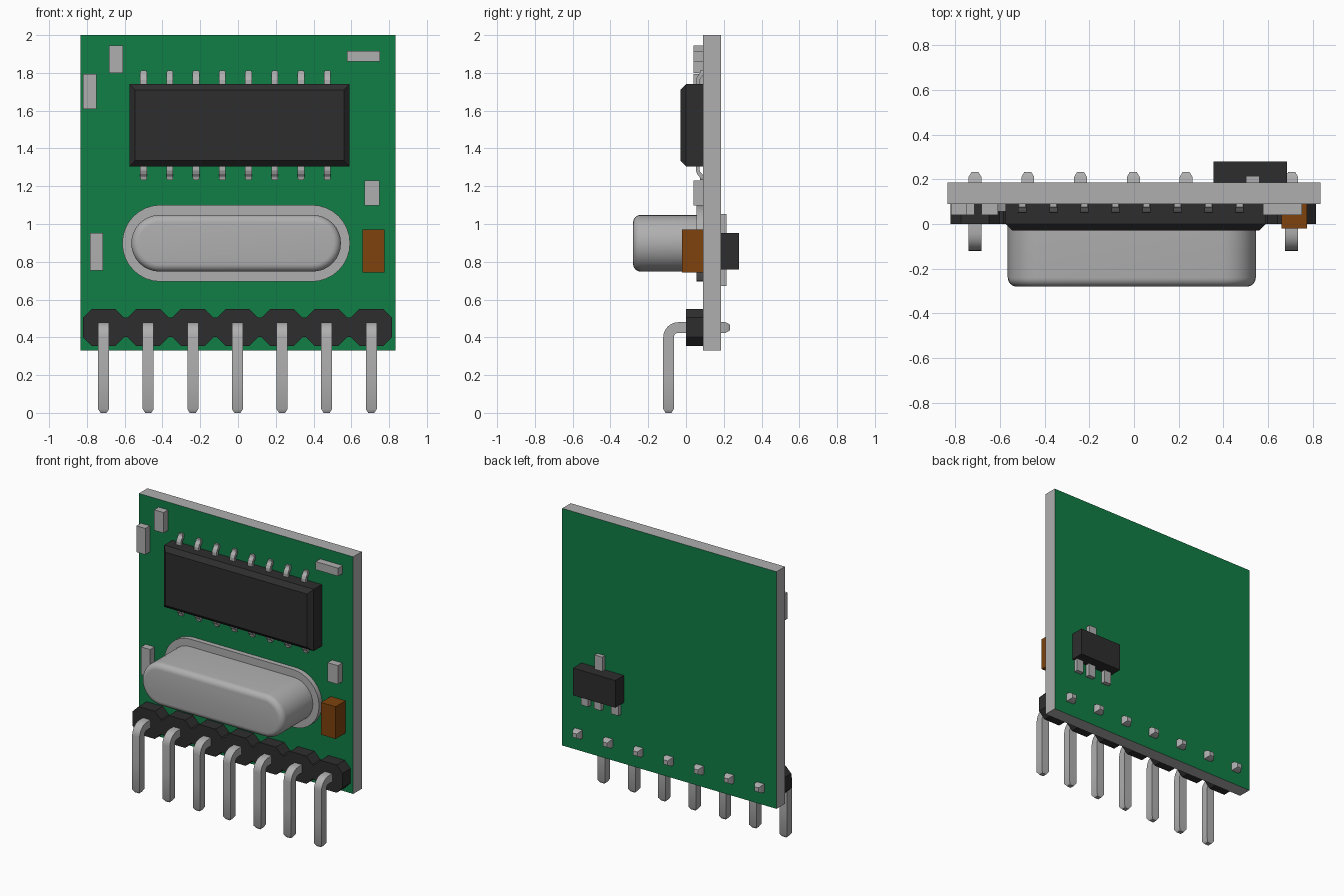
import bpy, bmesh, math

cube = bpy.data.objects.get("Cube")
if cube:
    bpy.data.objects.remove(cube, do_unlink=True)


def material(name, rgb):
    m = bpy.data.materials.new(name)
    m.use_nodes = True
    m.diffuse_color = (*rgb, 1)
    m.node_tree.nodes["Principled BSDF"].inputs["Base Color"].default_value = (*rgb, 1)
    return m


GREEN = material("board green", (0.005, 0.21, 0.06))
GREY = material("metal grey", (0.43, 0.43, 0.43))
BLACK = material("plastic black", (0.027, 0.027, 0.027))
BROWN = material("capacitor brown", (0.21, 0.055, 0.004))


def loft(name, rings, mat, smooth=False):
    """Skin a list of equal-length point rings and cap both ends."""
    bm = bmesh.new()
    vr = [[bm.verts.new(p) for p in ring] for ring in rings]
    n = len(vr[0])
    for a, b in zip(vr, vr[1:]):
        for i in range(n):
            j = (i + 1) % n
            bm.faces.new((a[i], a[j], b[j], b[i]))
    bm.faces.new(vr[0])
    bm.faces.new(vr[-1])
    bmesh.ops.recalc_face_normals(bm, faces=bm.faces)
    me = bpy.data.meshes.new(name)
    bm.to_mesh(me)
    bm.free()
    me.materials.append(mat)
    ob = bpy.data.objects.new(name, me)
    bpy.context.collection.objects.link(ob)
    if smooth:
        bpy.ops.object.select_all(action='DESELECT')
        ob.select_set(True)
        bpy.context.view_layer.objects.active = ob
        bpy.ops.object.shade_smooth_by_angle(angle=math.radians(35))
    return ob


def rect(x0, x1, z0, z1, y, inset=0):
    i = inset
    return [(x0 + i, y, z0 + i), (x1 - i, y, z0 + i), (x1 - i, y, z1 - i), (x0 + i, y, z1 - i)]


def box(name, x0, x1, y0, y1, z0, z1, mat):
    return loft(name, [rect(x0, x1, z0, z1, y0), rect(x0, x1, z0, z1, y1)], mat)


def stadium(cx, cz, length, r, y, steps=16):
    """Rounded slot outline in the xz plane; length is between arc centres."""
    pts = []
    for side, start in ((1, -90), (-1, 90)):
        for k in range(steps + 1):
            a = math.radians(start + 180 * k / steps)
            pts.append((cx + side * length / 2 + r * math.cos(a), y, cz + r * math.sin(a)))
    return pts


def sweep(name, x, path, width, thick, mat, smooth=False):
    """Rectangular wire along a path of (y, z, scale) points at a given x."""
    rings = []
    for k, (y, z, s) in enumerate(path):
        a, b = path[max(k - 1, 0)], path[min(k + 1, len(path) - 1)]
        ty, tz = b[0] - a[0], b[1] - a[1]
        d = math.hypot(ty, tz)
        ny, nz = -tz / d * thick / 2 * s, ty / d * thick / 2 * s
        w = width / 2 * s
        rings.append([(x - w, y - ny, z - nz), (x + w, y - ny, z - nz),
                      (x + w, y + ny, z + nz), (x - w, y + ny, z + nz)])
    return loft(name, rings, mat, smooth)


FRONT, BACK = 0.09, 0.185

# Circuit board: green faces, grey cut edges
board = box("circuit_board", -0.835, 0.835, FRONT, BACK, 0.33, 2.0, GREEN)
board.data.materials.append(GREY)
for f in board.data.polygons:
    f.material_index = 0 if abs(f.normal.y) > 0.5 else 1

# Large chip with chamfered front
cx0, cx1, cz0, cz1 = -0.575, 0.59, 1.305, 1.74
loft("chip_body", [rect(cx0, cx1, cz0, cz1, FRONT), rect(cx0, cx1, cz0, cz1, 0.0),
                   rect(cx0, cx1, cz0, cz1, -0.03, 0.03)], BLACK)

# Chip leads, mirrored above and below
lead = [(0.062, 1.70, 1), (0.062, 1.762, 1), (0.068, 1.776, 1),
        (0.078, 1.787, 1), (0.083, 1.798, 1), (0.083, 1.812, 0.8)]
for i in range(8):
    x = -0.50 + i * 0.139
    sweep(f"chip_lead_top_{i + 1}", x, lead, 0.036, 0.02, GREY)
    sweep(f"chip_lead_bottom_{i + 1}", x, [(y, cz0 + cz1 - z, s) for y, z, s in lead],
          0.036, 0.02, GREY)

# Metal can with a flange and a rounded front rim
loft("can_flange", [stadium(-0.01, 0.898, 0.80, 0.203, y) for y in (FRONT, 0.055)], GREY, True)
rings = [stadium(-0.01, 0.898, 0.81, 0.15, 0.055)]
R = 0.04
for k in range(7):
    a = math.radians(15 * k)
    rings.append(stadium(-0.01, 0.898, 0.81, 0.15 - R + R * math.cos(a),
                         -0.28 + R - R * math.sin(a)))
loft("crystal_can", rings, GREY, True)

# Small surface parts
for i, (x0, x1, z0, z1) in enumerate([(-0.682, -0.608, 1.80, 1.945), (-0.82, -0.75, 1.61, 1.795),
                                      (0.577, 0.752, 1.86, 1.917), (0.67, 0.75, 1.098, 1.23),
                                      (-0.783, -0.714, 0.755, 0.952)]):
    box(f"small_component_{i + 1}", x0, x1, 0.04, FRONT, z0, z1, GREY)
box("capacitor", 0.66, 0.775, -0.02, FRONT, 0.743, 0.97, BROWN)

# Pin header strip: a row of chamfered blocks
PITCH, H, CH, Z0, Z1 = 0.2362, 0.109, 0.046, 0.355, 0.55
centres = [-0.003 + (i - 3) * PITCH for i in range(7)]
outline = []
for c in centres:
    outline += [(c - H, Z1 - CH), (c - H + CH, Z1), (c + H - CH, Z1), (c + H, Z1 - CH)]
for c in reversed(centres):
    outline += [(c + H, Z0 + CH), (c + H - CH, Z0), (c - H + CH, Z0), (c - H, Z0 + CH)]
loft("header_strip", [[(x, y, z) for x, z in outline] for y in (0.0, FRONT)], BLACK)

# Bent header pins passing through the board
PY, PZ, BR = -0.0925, 0.452, 0.052
pin = [(0.232, PZ, 0.55), (0.21, PZ, 1), (PY + BR + 0.02, PZ, 1)]
for k in range(7):
    a = math.radians(90 + 15 * k)
    pin.append((PY + BR + BR * math.cos(a), PZ - BR + BR * math.sin(a), 1))
pin += [(PY, 0.2, 1), (PY, 0.02, 1), (PY, 0.0, 0.55)]
for i, c in enumerate(centres):
    sweep(f"header_pin_{i + 1}", c, pin, 0.058, 0.056, GREY, True)

# Small transistor on the back
box("transistor_body", 0.355, 0.685, BACK, 0.28, 0.76, 0.952, BLACK)
box("transistor_lead_top", 0.502, 0.562, BACK, 0.215, 0.94, 1.052, GREY)
for i, x in enumerate((0.405, 0.54, 0.64)):
    box(f"transistor_lead_bottom_{i + 1}", x - 0.028, x + 0.028, BACK, 0.215, 0.672, 0.77, GREY)
